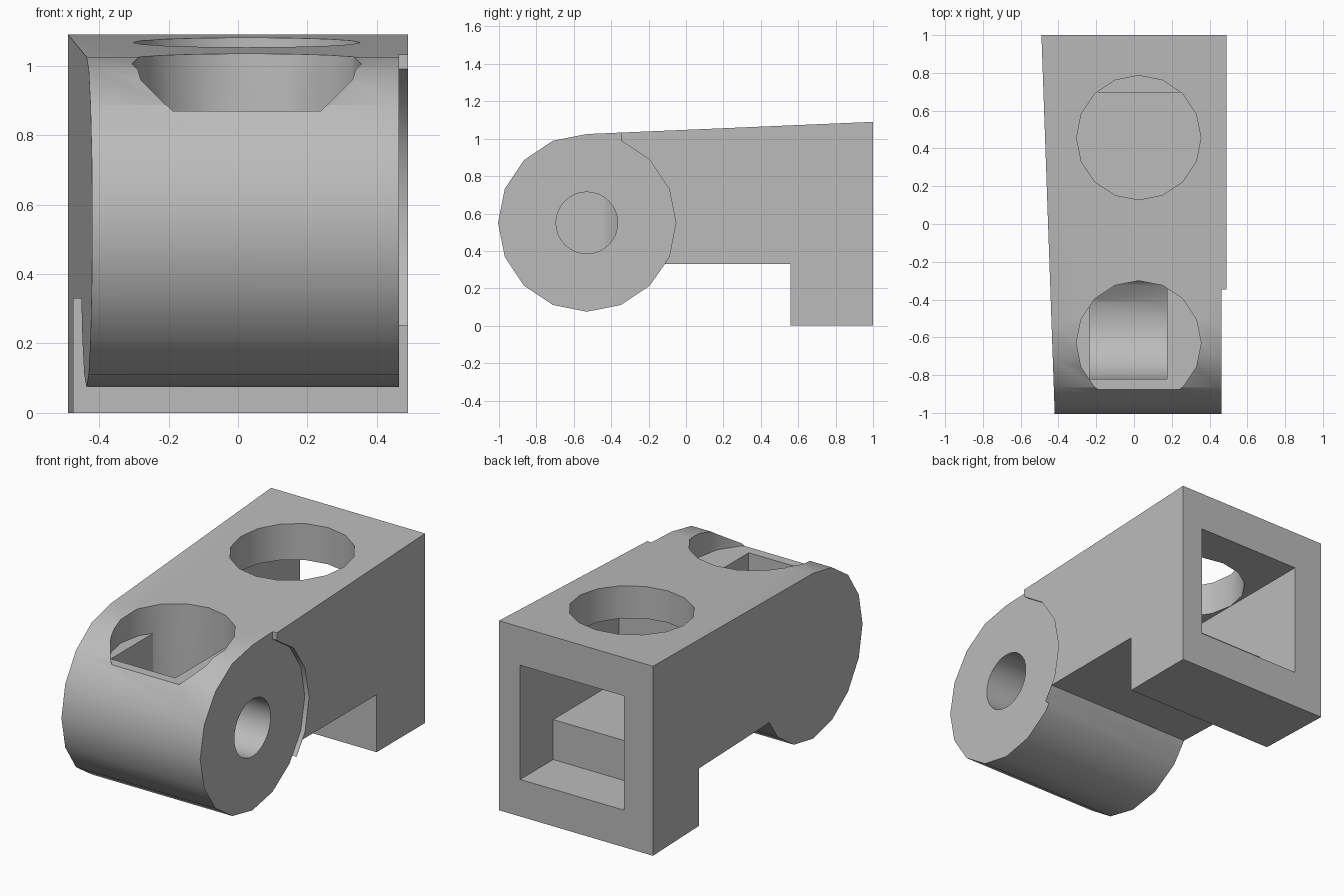
import bpy, bmesh, math

cube = bpy.data.objects.get("Cube")
if cube:
    bpy.data.objects.remove(cube, do_unlink=True)

grey = bpy.data.materials.new("plain grey")
grey.use_nodes = True
colour = (0.5, 0.5, 0.5, 1)
grey.diffuse_color = colour
grey.node_tree.nodes["Principled BSDF"].inputs["Base Color"].default_value = colour

AXLE = (-0.53, 0.55)   # barrel centre in y, z


def prism(name, profile, low, high, place):
    """Extrude a 2D profile between two levels; place maps (u, v, level) to a point."""
    bm = bmesh.new()
    rings = [[bm.verts.new(place(u, v, w)) for u, v in profile] for w in (low, high)]
    bm.faces.new(rings[0])
    bm.faces.new(rings[1])
    n = len(profile)
    for i in range(n):
        j = (i + 1) % n
        bm.faces.new((rings[0][i], rings[0][j], rings[1][j], rings[1][i]))
    bmesh.ops.recalc_face_normals(bm, faces=bm.faces)
    mesh = bpy.data.meshes.new(name)
    bm.to_mesh(mesh)
    bm.free()
    obj = bpy.data.objects.new(name, mesh)
    bpy.context.collection.objects.link(obj)
    mesh.materials.append(grey)
    return obj


def across(name, profile, x0, x1):
    return prism(name, profile, x0, x1, lambda y, z, x: (x, y, z))


def upright(name, profile, z0, z1):
    return prism(name, profile, z0, z1, lambda x, y, z: (x, y, z))


def arc(centre, radius, start, stop, sides=16):
    """Points on a regular polygon, from step start to step stop."""
    step = 1 if stop > start else -1
    return [(centre[0] + radius * math.cos(math.tau * k / sides),
             centre[1] + radius * math.sin(math.tau * k / sides))
            for k in range(start, stop + step, step)]


def combine(target, tool, operation):
    """Apply a boolean and discard the tool."""
    tool.hide_render = True
    mod = target.modifiers.new("cut", "BOOLEAN")
    mod.operation = operation
    mod.solver = "EXACT"
    mod.object = tool
    bpy.ops.object.select_all(action="DESELECT")
    bpy.context.view_layer.objects.active = target
    target.select_set(True)
    bpy.ops.object.modifier_apply(modifier=mod.name)
    bpy.data.objects.remove(tool, do_unlink=True)


# Body: barrel, sloping top and rear foot in one side profile
side = [(1, 0), (1, 1.09)] + arc(AXLE, 0.475, 4, 14)
side += [(-0.113, 0.33), (0.56, 0.33), (0.56, 0)]
body = across("bracket_body", side, -0.49, 0.49)

# Taper the right side towards the front
for v in body.data.vertices:
    if v.co.x < 0:
        v.co.x += 0.035 * (1 - v.co.y)

# Shallow step around the barrel on the left side
step = arc(AXLE, 0.476, 3, -3) + [(-0.348, -0.2), (-1.2, -0.2), (-1.2, 1.3), (-0.342, 1.3)]
combine(body, across("side_step", step, 0.463, 0.6), "DIFFERENCE")

# Rear cavity with its raised floor, and the round opening above it
cavity = [(1.1, 0.213), (1.1, 0.87), (0.1, 0.87), (0.1, 0.443), (0.7, 0.443), (0.7, 0.213)]
combine(body, across("rear_cavity", cavity, -0.305, 0.355), "DIFFERENCE")
rear_hole = upright("rear_hole", arc((0.025, 0.457), 0.329, 0, 15), 0.8, 1.3)
combine(body, rear_hole, "DIFFERENCE")

# Front opening, narrowing to a round-bottomed pocket
front_hole = upright("front_hole", arc((0.025, -0.63), 0.33, 0, 15), 0.1, 1.3)
limit = across("hole_limit", [(-1.2, 0.87), (0, 0.87), (0, 1.2), (-1.2, 1.2)], -0.6, 0.6)
pocket = arc(AXLE, 0.29, 8, 16) + [(-0.24, 0.95), (-0.82, 0.95)]
combine(limit, across("pocket", pocket, -0.235, 0.175), "UNION")
combine(front_hole, limit, "INTERSECT")
combine(body, front_hole, "DIFFERENCE")

# Axle hole in the left face of the barrel
axle_hole = across("axle_hole", arc(AXLE, 0.165, 0, 31, 32), 0, 0.6)
combine(body, axle_hole, "DIFFERENCE")

# Smooth curves, keep corners sharp
bpy.ops.object.select_all(action="DESELECT")
bpy.context.view_layer.objects.active = body
body.select_set(True)
bpy.ops.object.shade_smooth_by_angle(angle=math.radians(30))
